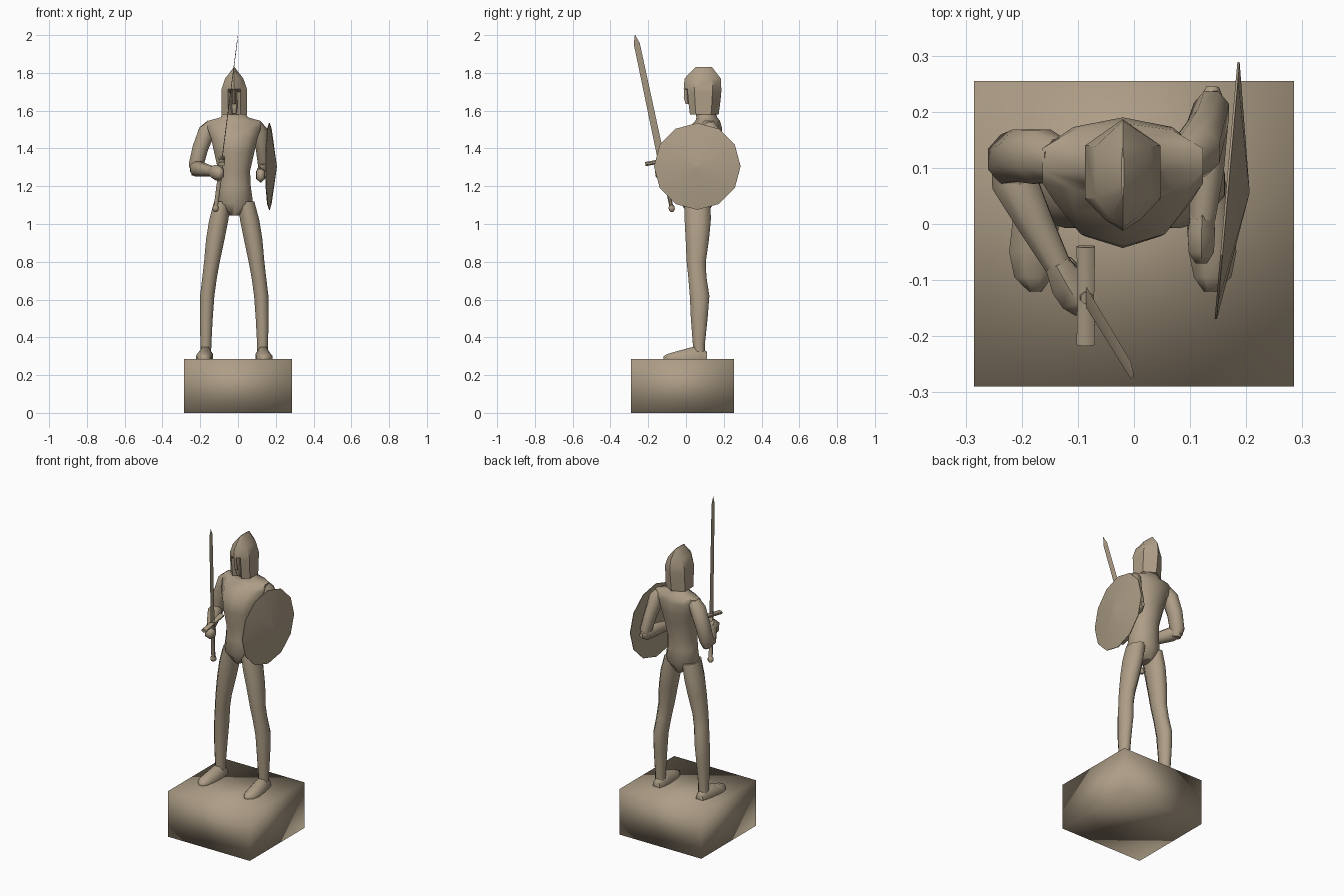
import bpy, bmesh, math
from mathutils import Vector as V

bronze = bpy.data.materials.new("bronze")
bronze.diffuse_color = (0.42, 0.34, 0.24, 1)
CX = -0.02  # middle of the figure


def skin(name, rings, angle=45):
    """Join rings of points into a capped, smooth shaded surface."""
    bm = bmesh.new()
    vs = [[bm.verts.new(p) for p in r] for r in rings]
    n = len(vs[0])
    for a, b in zip(vs, vs[1:]):
        for i in range(n):
            j = (i + 1) % n
            bm.faces.new((a[i], a[j], b[j], b[i]))
    bm.faces.new(vs[0][::-1])
    bm.faces.new(vs[-1])
    bmesh.ops.recalc_face_normals(bm, faces=bm.faces)
    me = bpy.data.meshes.new(name)
    bm.to_mesh(me)
    bm.free()
    me.materials.append(bronze)
    me.shade_smooth()
    if angle:
        me.set_sharp_from_angle(angle=math.radians(angle))
    ob = bpy.data.objects.new(name, me)
    bpy.context.collection.objects.link(ob)
    return ob


def tube(name, path, n=8, axis=None, angle=45, phase=0.5):
    """Loft of ellipses; path rows are x, y, z, half width, half depth."""
    pts = [V(p[:3]) for p in path]
    rings = []
    for i, (c, row) in enumerate(zip(pts, path)):
        t = V(axis) if axis else pts[min(i + 1, len(pts) - 1)] - pts[max(i - 1, 0)]
        t.normalize()
        ref = V((1, 0, 0)) if abs(t.x) < 0.9 else V((0, 1, 0))
        u = (ref - t * ref.dot(t)).normalized()
        w = t.cross(u)
        rings.append([c + u * row[3] * math.cos(a) + w * row[4] * math.sin(a)
                      for a in ((k + phase) * math.tau / n for k in range(n))])
    return skin(name, rings, angle)


UP = (0, 0, 1)

# Plinth
skin("plinth", [[(x, y, z) for x, y in ((-.285, -.29), (.285, -.29), (.285, .255), (-.285, .255))]
                for z in (0, .285)], angle=0)

# Torso, shoulders and neck
torso = [(1.045, .06, .03, .05), (1.11, .06, .105, .085), (1.20, .062, .092, .085),
         (1.28, .062, .088, .09), (1.38, .065, .112, .108), (1.45, .075, .128, .115),
         (1.51, .10, .15, .09), (1.545, .115, .15, .065), (1.565, .11, .075, .055),
         (1.64, .09, .045, .048)]
tube("torso", [(CX, y, z, a, b) for z, y, a, b in torso], 10, UP, 60)

# Legs and feet
for side, s in (("right", -1), ("left", 1)):
    leg = [(.30, .150, .070, .030, .032), (.36, .150, .068, .031, .034), (.50, .148, .070, .037, .048),
           (.62, .143, .072, .041, .056), (.72, .130, .060, .042, .052), (.80, .118, .054, .045, .055),
           (.92, .100, .060, .053, .067), (1.02, .082, .062, .055, .075), (1.12, .062, .062, .048, .074)]
    tube(side + "_leg", [(CX + s * x, y, z, a, b) for z, x, y, a, b in leg], 8, UP, 60)
    foot = [(.110, .150, .026, .04), (.075, .150, .036, .068), (.03, .153, .044, .066),
            (-.05, .160, .046, .042), (-.095, .160, .036, .028), (-.12, .156, .012, .014)]
    tube(side + "_foot", [(CX + s * x, y, .287, a, b) for y, x, a, b in foot], 8, (0, -1, 0), 60)

# Sword arm
tube("sword_upper_arm", [(-.135, .115, 1.525, .035, .04), (-.165, .12, 1.49, .048, .052),
                         (-.20, .122, 1.40, .045, .05), (-.222, .115, 1.31, .042, .048),
                         (-.222, .105, 1.26, .025, .03)], 8, angle=60)
tube("sword_forearm", [(-.232, .135, 1.30, .025, .035), (-.215, .08, 1.292, .044, .042),
                       (-.175, .00, 1.285, .034, .036), (-.135, -.075, 1.278, .025, .027)], 8, angle=60)
tube("sword_hand", [(-.138, -.07, 1.278, .025, .03), (-.118, -.105, 1.272, .036, .042),
                    (-.10, -.135, 1.268, .034, .04), (-.092, -.158, 1.265, .015, .022)], 6, angle=60)

# Shield arm
tube("shield_upper_arm", [(.09, .115, 1.525, .035, .04), (.112, .13, 1.49, .045, .05),
                          (.128, .165, 1.40, .036, .046), (.138, .20, 1.31, .034, .042),
                          (.138, .215, 1.26, .018, .025)], 8, angle=60)
tube("shield_forearm", [(.140, .245, 1.285, .012, .018), (.138, .20, 1.285, .034, .042),
                        (.130, .10, 1.275, .033, .037), (.122, .01, 1.265, .025, .03)], 8, angle=60)
tube("shield_hand", [(.122, .02, 1.265, .024, .03), (.12, -.015, 1.26, .028, .042),
                     (.12, -.05, 1.258, .026, .04), (.12, -.07, 1.258, .012, .022)], 6, angle=60)

# Shallow conical shield
n = V((.996, -.088, 0))
c = V((.164, .06, 1.305))
tube("shield", [(*(c + n * d), r, r) for d, r in ((0, .23), (.004, .23), (.042, .002))],
     12, tuple(n), 30, phase=0)

# Helmet: ridged hexagonal shell with a recessed face opening
rings = []
for z, sx, f, k in ((1.58, 1, .05, .85), (1.65, 1, .045, .95), (1.70, 1, .04, 1),
                    (1.715, 1, -.012, 1), (1.77, .72, -.008, .97), (1.83, .03, .05, .48)):
    half = [(.032, .008), (.067, .045), (.067, .14)]
    ring = [(0, f)] + half + [(0, .187)] + [(-x, y) for x, y in half[::-1]]
    rings.append([(CX + x * sx, .093 + (y - .093) * k if i else y, z)
                  for i, (x, y) in enumerate(ring)])
skin("helmet", rings, 35)

# Face and nose guard inside the opening
tube("face", [(CX, .06, 1.585, .022, .03), (CX, .06, 1.62, .03, .042),
              (CX, .06, 1.71, .03, .04)], 8, UP)
tube("nose_guard", [(CX, .012, 1.635, .010, .014), (CX, .004, 1.67, .009, .016),
                    (CX, .004, 1.73, .007, .014)], 4, UP, 30, phase=0)


# Sword: points along its leaning axis at a given height
def on_sword(z):
    return (-.12 + .129 * (z - 1.07), -.073 - .212 * (z - 1.07), z)


tube("sword_blade", [(*on_sword(z), t, w) for z, t, w in
                     ((1.33, .002, .019), (1.955, .0015, .016), (2.0, .0004, .001))],
     4, angle=30, phase=0)
tube("sword_grip", [(*on_sword(z), .012, .011) for z in (1.085, 1.35)], 8)
tube("sword_pommel", [(*on_sword(z), r, r) for z, r in
                      ((1.065, .008), (1.075, .017), (1.09, .017), (1.10, .010))], 8)
gx = on_sword(1.335)[0]
tube("sword_guard", [(gx, -.215, 1.317, .018, .012), (gx, -.13, 1.333, .016, .012),
                     (gx, -.04, 1.35, .018, .012)], 8)
